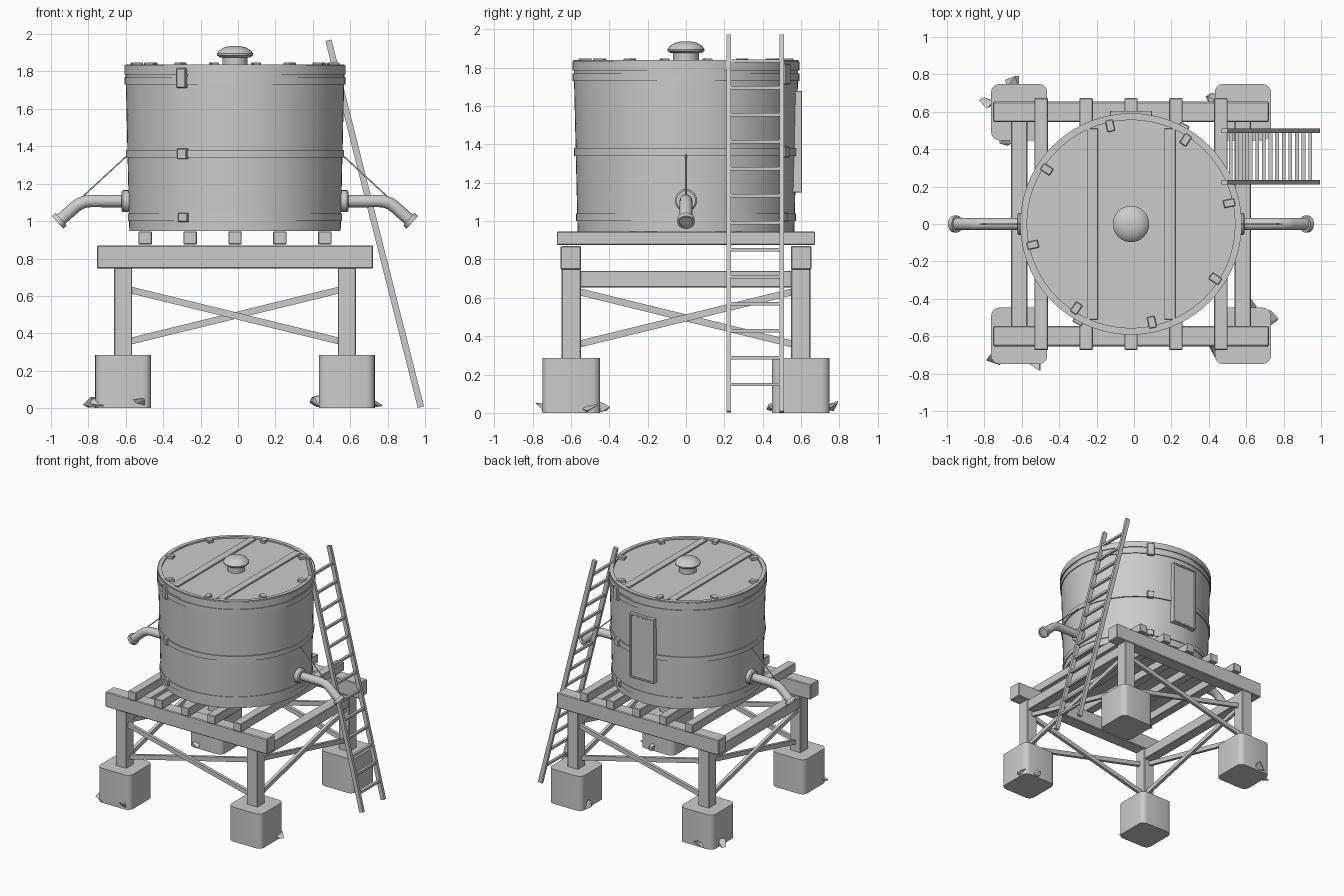
import bpy, bmesh, random
from math import sin, cos, pi, radians, atan2
from mathutils import Vector, Matrix

if "Cube" in bpy.data.objects:
    bpy.data.objects.remove(bpy.data.objects["Cube"])

CX = -0.016      # axis of the tank and stand
random.seed(4)


def finish(name, bm, smooth=False):
    bmesh.ops.recalc_face_normals(bm, faces=bm.faces[:])
    me = bpy.data.meshes.new(name)
    bm.to_mesh(me)
    bm.free()
    ob = bpy.data.objects.new(name, me)
    bpy.context.collection.objects.link(ob)
    if smooth:
        bpy.ops.object.select_all(action='DESELECT')
        ob.select_set(True)
        bpy.context.view_layer.objects.active = ob
        bpy.ops.object.shade_smooth_by_angle(angle=radians(35))
    return ob


def box(name, loc, size, rot=None, bevel=0.004):
    bm = bmesh.new()
    bmesh.ops.create_cube(bm, size=1)
    bmesh.ops.scale(bm, vec=size, verts=bm.verts)
    if bevel:
        bmesh.ops.bevel(bm, geom=bm.edges[:], offset=bevel, segments=1, affect='EDGES')
    m = Matrix.Translation(loc) @ (rot or Matrix())
    bmesh.ops.transform(bm, matrix=m, verts=bm.verts)
    return finish(name, bm)


def bar(name, a, b, depth, height, bevel=0):
    a, b = Vector(a), Vector(b)
    d = b - a
    rot = d.to_track_quat('X', 'Z').to_matrix().to_4x4()
    return box(name, (a + b) / 2, (d.length, depth, height), rot, bevel)


def lathe(name, pts, n=64, closed=False, matrix=None):
    bm = bmesh.new()
    rings = [[bm.verts.new((r * cos(2 * pi * i / n), r * sin(2 * pi * i / n), z))
              for i in range(n)] for r, z in pts]
    pairs = list(zip(rings, rings[1:])) + ([(rings[-1], rings[0])] if closed else [])
    for p, q in pairs:
        for i in range(n):
            j = (i + 1) % n
            bm.faces.new((p[i], p[j], q[j], q[i]))
    bmesh.ops.remove_doubles(bm, verts=bm.verts, dist=1e-5)
    bmesh.ops.transform(bm, matrix=matrix or Matrix.Translation((CX, 0, 0)), verts=bm.verts)
    return finish(name, bm, True)


def tube(name, pts, r):
    cu = bpy.data.curves.new(name, 'CURVE')
    cu.dimensions = '3D'
    cu.bevel_depth, cu.bevel_resolution, cu.use_fill_caps = r, 4, True
    sp = cu.splines.new('POLY')
    sp.points.add(len(pts) - 1)
    for p, c in zip(sp.points, pts):
        p.co = (*c, 1)
    ob = bpy.data.objects.new(name, cu)
    bpy.context.collection.objects.link(ob)
    bpy.ops.object.select_all(action='DESELECT')
    ob.select_set(True)
    bpy.context.view_layer.objects.active = ob
    bpy.ops.object.convert(target='MESH')
    bpy.ops.object.shade_smooth_by_angle(angle=radians(35))


# stone footings with rounded corners, and posts
O = 0.598
for sx in (-1, 1):
    for sy in (-1, 1):
        x, y = CX + sx * O, sy * O
        bm = bmesh.new()
        bmesh.ops.create_cube(bm, size=1)
        bmesh.ops.scale(bm, vec=(0.3, 0.302, 0.285), verts=bm.verts)
        bmesh.ops.translate(bm, vec=(x, y, 0.1425), verts=bm.verts)
        upright = [e for e in bm.edges if abs(e.verts[0].co.z - e.verts[1].co.z) > 0.1]
        bmesh.ops.bevel(bm, geom=upright, offset=0.045, segments=4, profile=0.5, affect='EDGES')
        finish('footing', bm, True)
        box('post', (x, y, 0.515), (0.096, 0.1, 0.47))

# loose stones at the footings
for x, y, s in [(-0.65, 0.765, 0.05), (-0.785, 0.65, 0.05), (-0.69, 0.45, 0.04),
                (0.735, -0.5, 0.045), (0.63, -0.44, 0.045), (0.43, -0.67, 0.05),
                (-0.54, -0.75, 0.055), (-0.745, -0.735, 0.045), (0.43, 0.67, 0.05)]:
    bm = bmesh.new()
    for i in range(9):
        v = Vector([random.uniform(-1, 1) for _ in range(3)]).normalized() * s
        bm.verts.new((x + v.x, y + v.y, max(0.003, 0.033 + v.z * 0.75)))
    hull = bmesh.ops.convex_hull(bm, input=bm.verts[:])
    junk = [g for g in hull['geom_interior'] if isinstance(g, bmesh.types.BMVert)]
    bmesh.ops.delete(bm, geom=junk, context='VERTS')
    finish('loose_stone', bm)

# main beams, side rails and joists
for s in (-1, 1):
    box('main_beam', (CX, s * 0.6, 0.808), (1.476, 0.108, 0.125), bevel=0.006)
    box('side_rail', (CX + s * O, 0, 0.697), (0.087, 1.12, 0.087))
for i in range(-2, 3):
    box('joist', (CX + i * 0.24, 0, 0.91), (0.072, 1.346, 0.07))

# crossed braces on all four sides
for s in (-1, 1):
    for k in (-1, 1):
        za, zb = 0.495 - k * 0.142, 0.495 + k * 0.142
        y, x = s * 0.6 + k * 0.012, CX + s * O + k * 0.012
        bar('cross_brace', (CX - 0.58, y, za), (CX + 0.58, y, zb), 0.026, 0.036)
        bar('cross_brace', (x, -0.58, za), (x, 0.58, zb), 0.026, 0.036)

# tank with recessed lid
lathe('tank', [(0, 0.946), (0.565, 0.946), (0.586, 1.838), (0.556, 1.838),
               (0.556, 1.825), (0, 1.825)], 72)
for z0, z1, ro in [(1.0, 1.04, 0.573), (1.34, 1.38, 0.584),
                   (1.73, 1.77, 0.591), (1.785, 1.832, 0.592)]:
    lathe('hoop', [(0.56, z0), (ro, z0), (ro, z1), (0.56, z1)], 72, True)

# lid battens, clips and knob
for x in (-0.222, 0.192):
    box('lid_batten', (x, 0, 1.828), (0.06, 1.02, 0.018), bevel=0.002)
for i in range(8):
    a = radians(12 + 45 * i)
    box('lid_clip', (CX + 0.537 * cos(a), 0.537 * sin(a), 1.835), (0.062, 0.042, 0.026),
        Matrix.Rotation(a, 4, 'Z'))
lathe('lid_knob', [(0, 1.82), (0.067, 1.82), (0.067, 1.876), (0.082, 1.876), (0.096, 1.886),
                   (0.097, 1.895), (0.085, 1.912), (0.06, 1.928), (0.03, 1.935), (0, 1.936)], 32)

# hoop clasps on opposite sides
for a in (radians(-118.5), radians(61.5)):
    for r, z, h in [(0.585, 1.765, 0.105), (0.578, 1.36, 0.056), (0.567, 1.02, 0.048)]:
        box('hoop_clasp', (CX + r * cos(a), r * sin(a), z), (0.045, 0.056, h),
            Matrix.Rotation(a, 4, 'Z'))

# blank sign board with raised frame on the back
box('sign_board', (CX, 0.575, 1.413), (0.21, 0.046, 0.52))
for s in (-1, 1):
    box('sign_frame', (CX + s * 0.104, 0.578, 1.413), (0.014, 0.054, 0.53), bevel=0.002)
    box('sign_frame', (CX, 0.578, 1.413 + s * 0.258), (0.21, 0.054, 0.014), bevel=0.002)

# spouts, flanges, end rings and stay wires
for s in (-1, 1):
    path = [(0.55, 1.107), (0.775, 1.107), (0.805, 1.103), (0.832, 1.092),
            (0.857, 1.074), (0.94, 1.0)]
    tube('spout', [(CX + s * x, 0, z) for x, z in path], 0.033)
    face = Matrix.Translation((CX, 0, 1.107)) @ Matrix.Rotation(s * pi / 2, 4, 'Y')
    lathe('spout_flange', [(0, 0.55), (0.058, 0.55), (0.058, 0.6), (0.05, 0.608), (0, 0.608)],
          24, matrix=face)
    d = Vector((s * 0.083, 0, -0.074))
    ring = Matrix.Translation((CX + s * 0.938, 0, 1.002)) @ d.to_track_quat('Z', 'Y').to_matrix().to_4x4()
    lathe('spout_end_ring', [(0, -0.012), (0.045, -0.012), (0.045, 0.014), (0.034, 0.014),
                             (0.034, 0.006), (0, 0.006)], 24, matrix=ring)
    tube('stay_wire', [(CX + s * 0.575, 0, 1.352), (CX + s * 0.81, 0, 1.135)], 0.004)

# leaning ladder
lean = lambda z: 0.979 - 0.495 * z / 1.965
for y in (0.222, 0.499):
    bar('ladder_rail', (lean(0.005), y, 0.005), (lean(1.967), y, 1.967), 0.024, 0.034)
for i in range(13):
    z = 0.148 + 0.1405 * i
    bar('ladder_rung', (lean(z), 0.225, z), (lean(z), 0.496, z), 0.02, 0.018)
